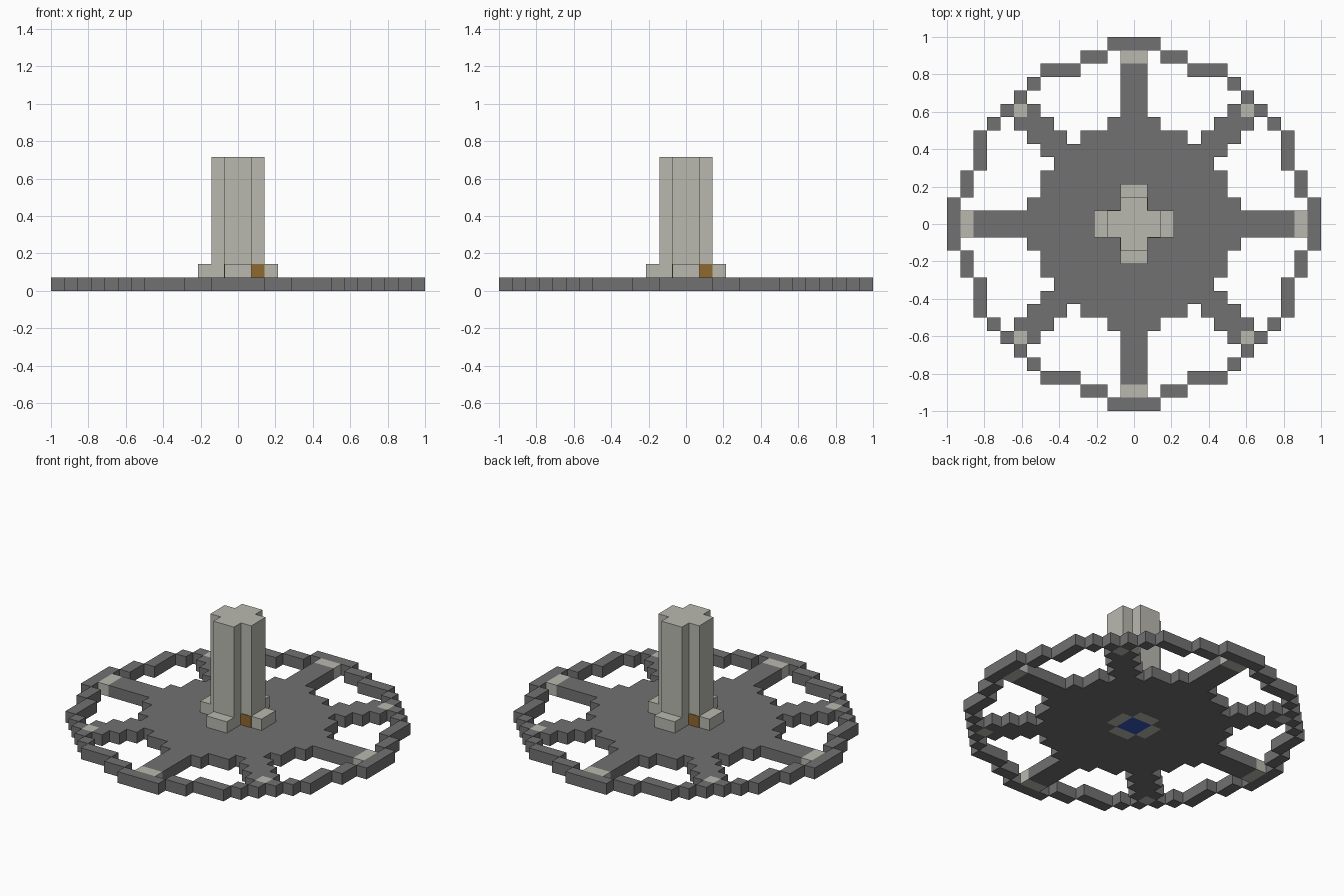
import bpy
import bmesh

old = bpy.data.objects.get("Cube")
if old:
    bpy.data.objects.remove(old, do_unlink=True)

CELL = 1 / 14  # every part sits on this block grid


def material(name, rgb):
    mat = bpy.data.materials.new(name)
    mat.use_nodes = True
    mat.diffuse_color = (*rgb, 1)
    mat.node_tree.nodes["Principled BSDF"].inputs["Base Color"].default_value = (*rgb, 1)
    return mat


dark_stone = material("dark_stone", (0.165, 0.165, 0.165))
pale_stone = material("pale_stone", (0.485, 0.48, 0.43))
amber = material("amber", (0.275, 0.14, 0.03))
blue = material("blue", (0.04, 0.09, 0.5))


def rect(x0, x1, y0, y1):
    return [(x0, y0), (x1, y0), (x1, y1), (x0, y1)]


def prism(bm, points, z0, z1, open_seams=False):
    """Extrude a counterclockwise outline; open_seams skips walls on the axes."""
    low = [bm.verts.new((x * CELL, y * CELL, z0 * CELL)) for x, y in points]
    high = [bm.verts.new((x * CELL, y * CELL, z1 * CELL)) for x, y in points]
    bm.faces.new(high)
    bm.faces.new(low[::-1])
    for i, a in enumerate(points):
        j = (i + 1) % len(points)
        b = points[j]
        on_axis = a[0] == b[0] == 0 or a[1] == b[1] == 0
        if not (open_seams and on_axis):
            bm.faces.new((low[i], low[j], high[j], high[i]))


def part(name, outlines, z0, z1, mat, turns=4, open_seams=False):
    """Make one object from outlines repeated in quarter turns."""
    bm = bmesh.new()
    for outline in outlines:
        points = outline
        for _ in range(turns):
            prism(bm, points, z0, z1, open_seams)
            points = [(-y, x) for x, y in points]
    if open_seams:
        bmesh.ops.remove_doubles(bm, verts=bm.verts, dist=0.0001)
    mesh = bpy.data.meshes.new(name)
    bm.to_mesh(mesh)
    bm.free()
    mesh.materials.append(mat)
    obj = bpy.data.objects.new(name, mesh)
    bpy.context.collection.objects.link(obj)
    return obj


# Hub with straight and diagonal spokes: half a quarter, mirrored on the diagonal
half = [(1, 1), (2, 1), (2, 0), (12, 0), (12, 1), (8, 1), (8, 2), (7, 2), (7, 4),
        (6, 4), (6, 5), (7, 5), (7, 6), (8, 6), (8, 7), (9, 7), (9, 8), (8, 8)]
quarter = half + [(y, x) for x, y in half[-2:0:-1]]
part("hub_and_spokes", [quarter], 0, 1, dark_stone, open_seams=True)

# Stepped outer rim
steps = [rect(12, 13, 2, 4), rect(11, 12, 4, 7), rect(10, 11, 7, 8), rect(9, 10, 8, 9)]
mirrored = [[(y, x) for x, y in reversed(s)] for s in steps]
part("rim", [rect(13, 14, -2, 2)] + steps + mirrored, 0, 1, dark_stone)

# Pale blocks where the spokes meet the rim
part("spoke_end_blocks", [rect(12, 13, -1, 1), rect(8, 9, 8, 9)], 0, 1, pale_stone)

# Central tower: four sides around a core, with a blue core at the bottom
part("tower_sides", [rect(1, 2, -1, 1)], 0, 10, pale_stone)
part("tower_core", [rect(-1, 1, -1, 1)], 1, 10, pale_stone, turns=1)
part("bottom_core", [rect(-1, 1, -1, 1)], 0, 1, blue, turns=1)

# Low feet around the tower and amber panels in the corners
part("tower_feet", [rect(2, 3, -1, 1)], 1, 2, pale_stone)
part("corner_panels", [rect(1, 2, -1.05, -1)], 1, 2, amber)
